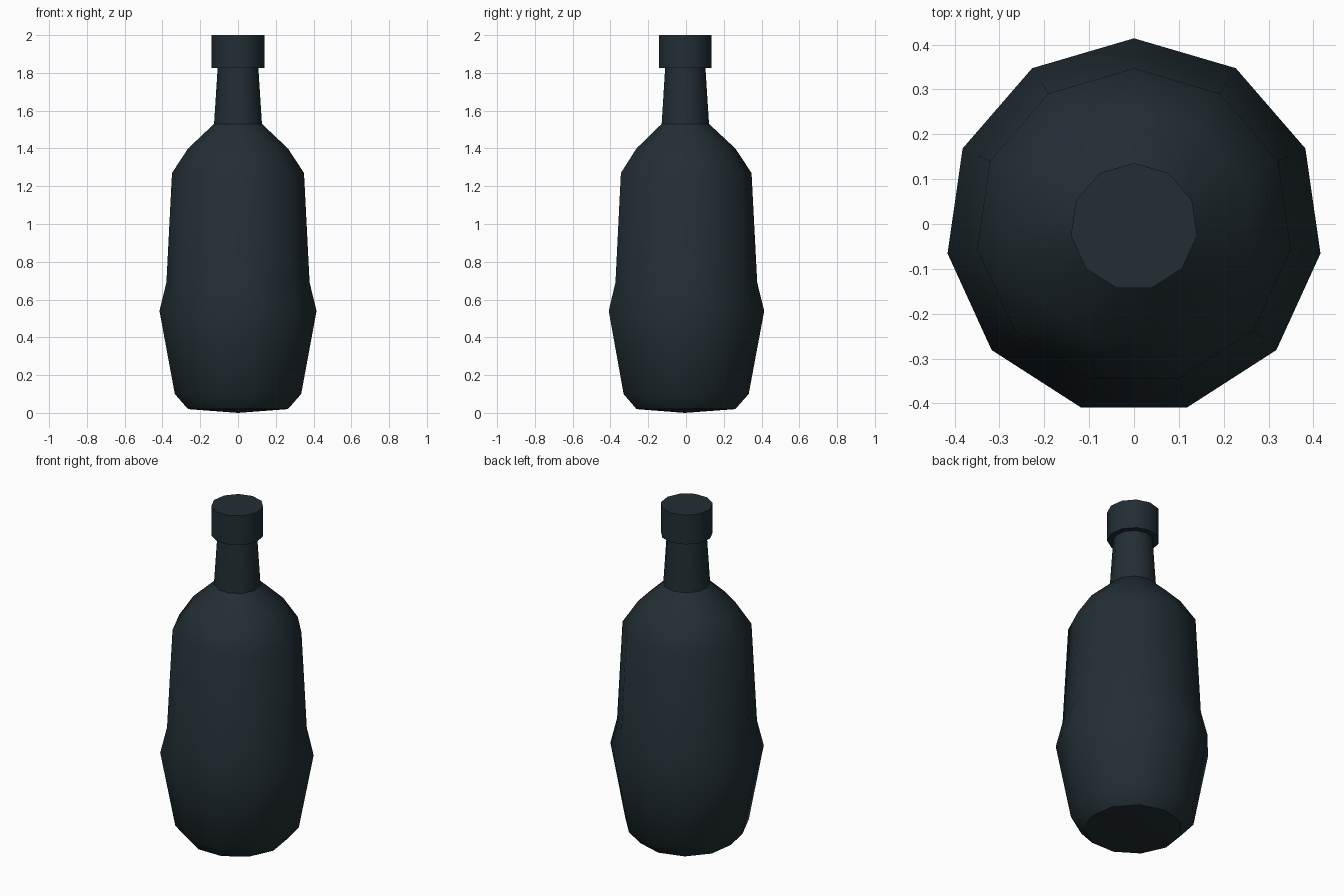
import bpy, bmesh
from math import sin, cos, pi, radians

if "Cube" in bpy.data.objects:
    bpy.data.objects.remove(bpy.data.objects["Cube"])

SIDES = 11
CENTRE_Y = -0.006

glass = bpy.data.materials.new("dark_glass")
glass.diffuse_color = (0.016, 0.027, 0.034, 1)
glass.use_nodes = True
glass.node_tree.nodes["Principled BSDF"].inputs["Base Color"].default_value = glass.diffuse_color


def lathe(name, profile):
    """Spin (radius, z) points around z; radius 0 makes a single pole."""
    bm = bmesh.new()
    rings = []
    for r, z in profile:
        count = SIDES if r else 1
        rings.append([bm.verts.new((r * sin(2 * pi * k / SIDES),
                                    CENTRE_Y + r * cos(2 * pi * k / SIDES), z))
                      for k in range(count)])
    for a, b in zip(rings, rings[1:]):
        for k in range(SIDES):
            n = (k + 1) % SIDES
            if len(a) == 1:
                bm.faces.new((a[0], b[k], b[n]))
            elif len(b) == 1:
                bm.faces.new((a[k], a[n], b[0]))
            else:
                bm.faces.new((a[k], a[n], b[n], b[k]))
    bmesh.ops.recalc_face_normals(bm, faces=bm.faces)
    mesh = bpy.data.meshes.new(name)
    bm.to_mesh(mesh)
    bm.free()
    obj = bpy.data.objects.new(name, mesh)
    bpy.context.collection.objects.link(obj)
    mesh.materials.append(glass)
    bpy.ops.object.select_all(action='DESELECT')
    obj.select_set(True)
    bpy.context.view_layer.objects.active = obj
    bpy.ops.object.shade_smooth_by_angle(angle=radians(35))
    return obj


# Body, shoulder, neck and stepped cap in one continuous outline
lathe("bottle", [
    (0, 0), (0.267, 0.02), (0.338, 0.10), (0.42, 0.54), (0.383, 0.69),
    (0.353, 1.27), (0.267, 1.40), (0.128, 1.53), (0.109, 1.825),
    (0.142, 1.825), (0.142, 2.0), (0, 2.0),
])
